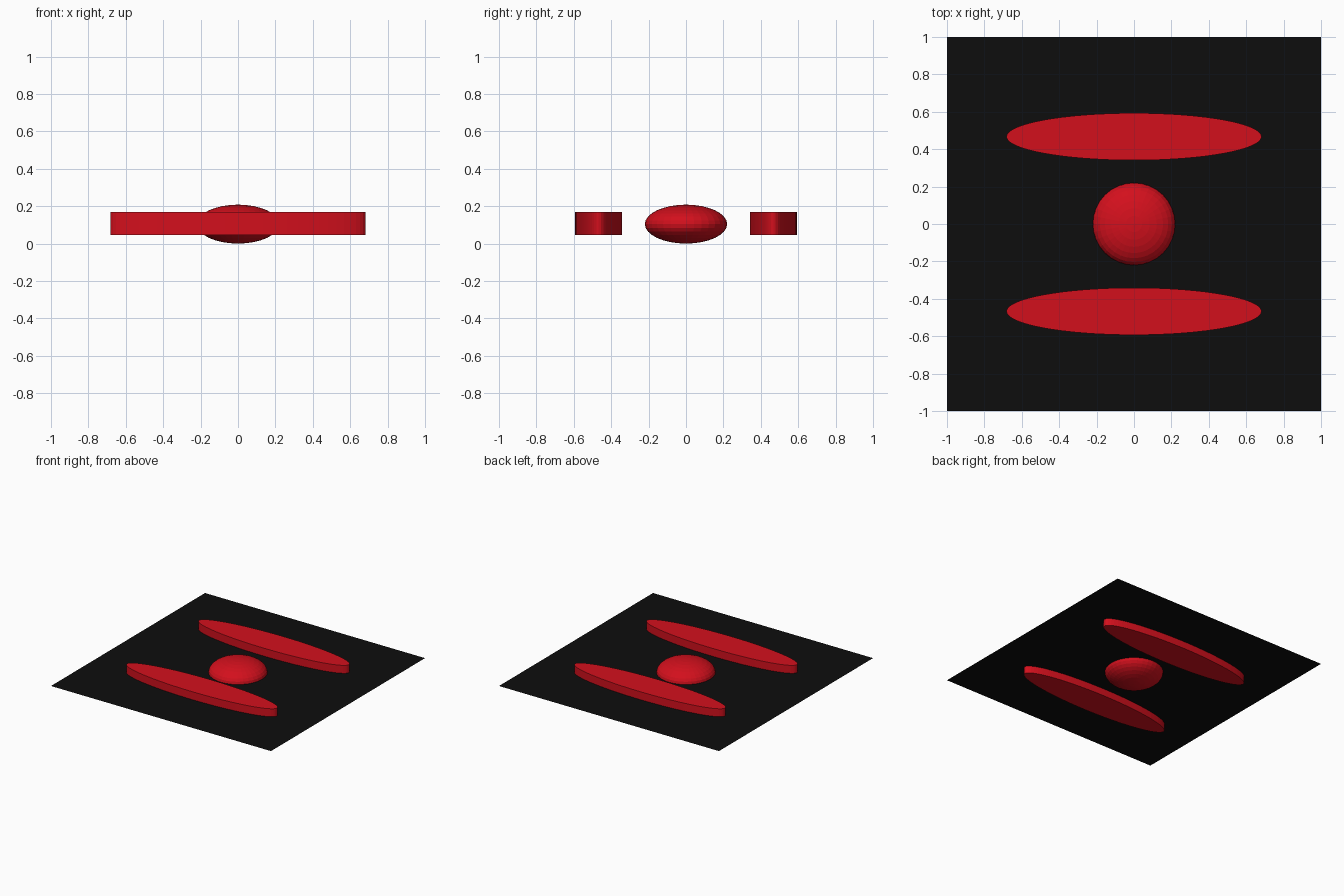
import bpy

if "Cube" in bpy.data.objects:
    bpy.data.objects.remove(bpy.data.objects["Cube"])

MID = 0.104  # the sheet cuts every raised part at half height


def material(name, color):
    m = bpy.data.materials.new(name)
    m.diffuse_color = color
    m.use_nodes = True
    m.node_tree.nodes["Principled BSDF"].inputs["Base Color"].default_value = m.diffuse_color
    return m


red = material("red", (0.65, 0.005, 0.012, 1))
black = material("black", (0.004, 0.004, 0.004, 1))


def finish(name, scale, mat):
    ob = bpy.context.object
    ob.name = name
    ob.scale = scale
    ob.data.materials.append(mat)
    bpy.ops.object.transform_apply(location=False, rotation=False, scale=True)
    return ob


# Thin square base sheet
bpy.ops.mesh.primitive_plane_add(size=2, location=(0, 0, MID))
finish("base_sheet", (1, 1, 1), black)

# Flattened ball in the centre
bpy.ops.mesh.primitive_uv_sphere_add(segments=32, ring_count=16, radius=1,
                                     location=(0, 0, MID))
finish("centre_dome", (0.22, 0.22, MID), red)

# Long elliptical bars in front and behind
for name, side in (("front_bar", -1), ("back_bar", 1)):
    bpy.ops.mesh.primitive_cylinder_add(vertices=64, radius=1, depth=2,
                                        location=(0, side * 0.467, MID + 0.003))
    finish(name, (0.682, 0.126, 0.062), red)
